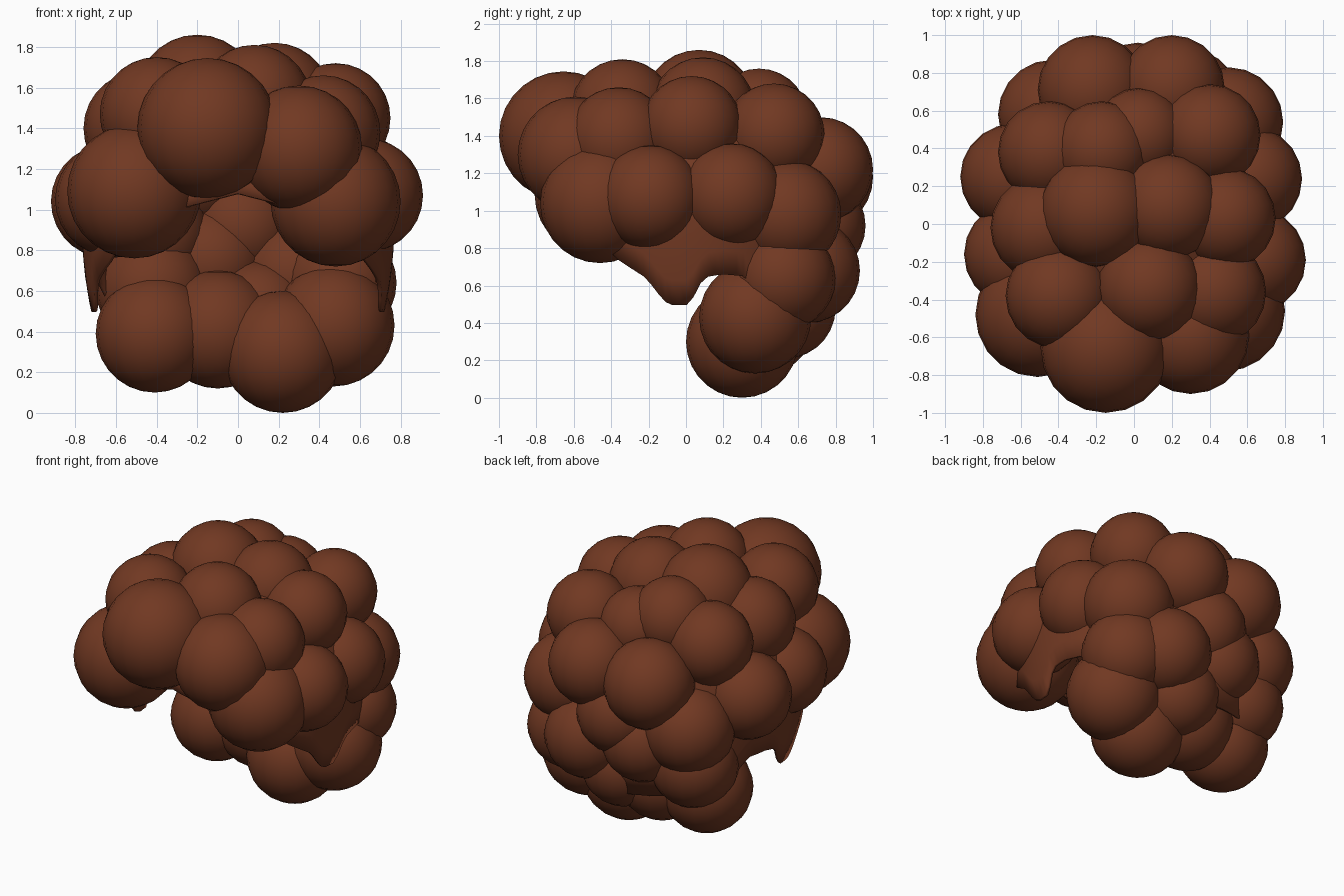
import bpy, bmesh, math
from mathutils import Matrix

if "Cube" in bpy.data.objects:
    bpy.data.objects.remove(bpy.data.objects["Cube"])

mat = bpy.data.materials.new("brown_hair")
mat.diffuse_color = (0.165, 0.040, 0.016, 1)
mat.use_nodes = True
mat.node_tree.nodes["Principled BSDF"].inputs["Base Color"].default_value = mat.diffuse_color


def finish(bm, name):
    mesh = bpy.data.meshes.new(name)
    bm.to_mesh(mesh)
    bm.free()
    for p in mesh.polygons:
        p.use_smooth = True
    mesh.materials.append(mat)
    ob = bpy.data.objects.new(name, mesh)
    bpy.context.collection.objects.link(ob)
    return ob


def curls(name, balls):
    bm = bmesh.new()
    for x, y, z, r in balls:
        bmesh.ops.create_uvsphere(bm, u_segments=20, v_segments=14, radius=r,
                                  matrix=Matrix.Translation((x, y, z)))
    return finish(bm, name)


# Curls along the forehead
curls("front_curls", [
    (-.15, -.655, 1.40, .345), (.30, -.59, 1.30, .31),
    (-.51, -.48, 1.09, .33), (.48, -.46, 1.04, .32)])

# Curls on the crown
curls("top_curls", [
    (-.20, .07, 1.56, .30), (.18, .09, 1.54, .28),
    (-.40, -.38, 1.47, .28), (.08, -.34, 1.53, .28),
    (.42, -.36, 1.38, .28), (.48, .03, 1.45, .27),
    (.40, .47, 1.41, .27), (-.17, .39, 1.50, .26),
    (-.45, .38, 1.39, .27), (-.48, -.02, 1.40, .28),
    (.03, .47, 1.42, .25)])

# Curls around the ears
curls("side_curls", [
    (.63, -.19, 1.07, .28), (.61, .24, 1.08, .28), (.50, .54, .98, .29),
    (-.64, .25, 1.04, .28), (-.62, -.16, 1.05, .28), (-.43, .58, .88, .29)])

# Curls down the back of the head
curls("back_curls", [
    (-.22, .71, 1.18, .29), (.20, .72, 1.22, .28), (.02, .69, .92, .27),
    (-.13, .64, .75, .27), (.28, .65, .68, .28), (.50, .52, .64, .28)])

# Curls at the nape
curls("nape_curls", [
    (-.42, .51, .61, .28), (-.41, .36, .39, .29), (-.10, .40, .41, .29),
    (.22, .30, .30, .30), (.47, .37, .43, .30), (.10, .53, .48, .27)])

# Scalp cap: dome whose hem dips into a sideburn each side (angle, height)
HEM = [(0, 1.08), (38, .95), (50, .83), (56, .75), (70, .64), (77, .52),
       (80, .495), (89, .495), (91, .58), (95, .645), (102, .66), (112, .65),
       (125, .45), (180, .38)]


def hem(a):
    for (a0, z0), (a1, z1) in zip(HEM, HEM[1:]):
        if a <= a1:
            return z0 + (z1 - z0) * (a - a0) / (a1 - a0)


bm = bmesh.new()
N, ROWS, MID, TOP, DEEP = 120, 18, .95, .72, 1.3
rings = []
for j in range(1, ROWS + 1):
    ring = []
    for i in range(N):
        deg = 360 * i / N
        h = hem(min(deg, 360 - deg)) - MID
        end = math.acos(h / TOP) if h > 0 else math.pi / 2 + math.asin(-h / DEEP)
        t = end * j / ROWS
        c = math.cos(t)
        z = MID + c * (TOP if c > 0 else DEEP)
        a = math.radians(deg)
        ring.append(bm.verts.new((.77 * math.sin(t) * math.sin(a),
                                  .04 - .76 * math.sin(t) * math.cos(a), z)))
    rings.append(ring)
pole = bm.verts.new((0, .04, MID + TOP))
for i in range(N):
    k = (i + 1) % N
    bm.faces.new((pole, rings[0][i], rings[0][k]))
    for r0, r1 in zip(rings, rings[1:]):
        bm.faces.new((r0[i], r1[i], r1[k], r0[k]))
bmesh.ops.recalc_face_normals(bm, faces=bm.faces[:])
cap = finish(bm, "scalp_cap")
solid = cap.modifiers.new("thickness", 'SOLIDIFY')
solid.thickness = .02
